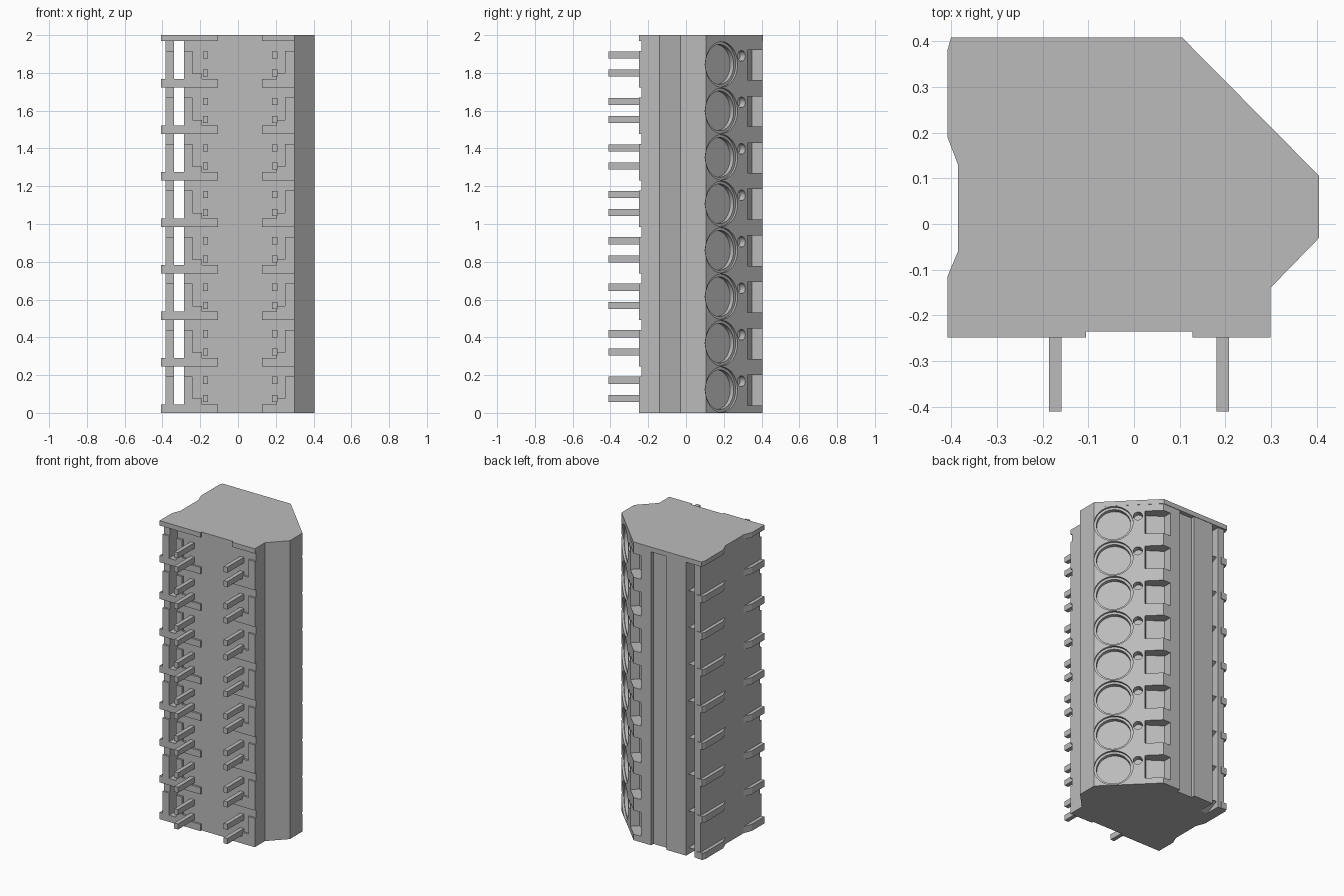
import bpy, bmesh, math
from mathutils import Matrix, Vector

if "Cube" in bpy.data.objects:
    bpy.data.objects.remove(bpy.data.objects["Cube"])

PITCH, POLES, CAP_Z = 0.246, 8, 1.968
LEVELS = [k * PITCH for k in range(POLES)]

grey = bpy.data.materials.new("plain grey")
grey.use_nodes = True
grey.diffuse_color = (0.5, 0.5, 0.5, 1)
grey.node_tree.nodes["Principled BSDF"].inputs["Base Color"].default_value = (0.5, 0.5, 0.5, 1)


def prism(bm, pts, lo, hi, axis="z"):
    """Extrude a closed outline along z (points x, y) or x (points y, z)."""
    place = (lambda p: (p[0], p[1], lo)) if axis == "z" else (lambda p: (lo, p[0], p[1]))
    step = Vector((0, 0, hi - lo)) if axis == "z" else Vector((hi - lo, 0, 0))
    face = bm.faces.new([bm.verts.new(place(p)) for p in pts])
    top = bmesh.ops.extrude_face_region(bm, geom=[face])["geom"]
    bmesh.ops.translate(bm, vec=step, verts=[v for v in top if isinstance(v, bmesh.types.BMVert)])


def box(bm, x0, x1, y0, y1, z0, z1):
    prism(bm, [(x0, y0), (x1, y0), (x1, y1), (x0, y1)], z0, z1)


def bore(bm, y, z, radius, depth):
    """Cylinder sunk at right angles into the sloping face x + y = 0.51."""
    out = Vector((1, 1, 0)).normalized()
    mid = Vector((0.51 - y, y, z)) + out * (0.1 - depth) / 2
    turn = out.to_track_quat("Z", "Y").to_matrix().to_4x4()
    bmesh.ops.create_cone(bm, cap_ends=True, segments=40, radius1=radius, radius2=radius,
                          depth=depth + 0.1, matrix=Matrix.Translation(mid) @ turn)


def finish(bm, name):
    bmesh.ops.recalc_face_normals(bm, faces=bm.faces)
    mesh = bpy.data.meshes.new(name)
    bm.to_mesh(mesh)
    bm.free()
    mesh.materials.append(grey)
    obj = bpy.data.objects.new(name, mesh)
    bpy.context.collection.objects.link(obj)
    return obj


# Main housing with a groove down the back
bm = bmesh.new()
prism(bm, [(-0.285, -0.235), (0.298, -0.235), (0.298, -0.14), (0.405, -0.03), (0.405, 0.105),
           (0.105, 0.405), (-0.025, 0.405), (-0.025, 0.38), (-0.14, 0.38), (-0.14, 0.405),
           (-0.285, 0.405)], 0, CAP_Z)
housing = finish(bm, "housing")

# Counterbores, test holes and wire openings, then the deeper screw wells
wide, deep = bmesh.new(), bmesh.new()
for z in LEVELS:
    bore(wide, 0.188, z + 0.123, 0.12, 0.014)
    bore(wide, 0.294, z + 0.168, 0.028, 0.04)
    prism(wide, [(0.145, 0.285), (0.26, 0.40), (0.2, 0.5), (0.05, 0.5), (0.05, 0.35)],
          z + 0.04, z + 0.2)
    bore(deep, 0.188, z + 0.123, 0.105, 0.04)
for bm, name in ((wide, "opening_cutter"), (deep, "well_cutter")):
    cutter = finish(bm, name)
    cutter.hide_render = True
    mod = housing.modifiers.new(name, "BOOLEAN")
    mod.operation, mod.solver, mod.object = "DIFFERENCE", "EXACT", cutter
    bpy.context.view_layer.objects.active = housing
    bpy.ops.object.modifier_apply(modifier=mod.name)
    bpy.data.objects.remove(cutter)

bpy.ops.object.select_all(action="DESELECT")
housing.select_set(True)
bpy.context.view_layer.objects.active = housing
bpy.ops.object.shade_smooth_by_angle(angle=math.radians(25))

# Thin side wall standing off the housing
bm = bmesh.new()
box(bm, -0.385, -0.338, -0.235, 0.395, 0, CAP_Z)
finish(bm, "side_wall")

# Ribs that tie the side wall to the housing at each pole
bm = bmesh.new()
for z in LEVELS:
    prism(bm, [(-0.408, -0.248), (-0.105, -0.248), (-0.105, -0.23), (-0.36, -0.23), (-0.36, 0.4),
               (-0.4, 0.4), (-0.408, 0.38), (-0.408, 0.19), (-0.385, 0.13),
               (-0.385, -0.06), (-0.408, -0.115)], z, z + 0.045)
    prism(bm, [(-0.235, z), (0.29, z), (0.38, z + 0.045), (-0.235, z + 0.045)],
          -0.35, -0.28, "x")
finish(bm, "side_ribs")

# Raised standoffs on the front
bm = bmesh.new()
for z in LEVELS:
    for x0, x1, height in ((0.128, 0.298, 0.045), (0.205, 0.298, 0.075), (0.25, 0.298, 0.193),
                           (-0.285, -0.19, 0.075), (-0.285, -0.24, 0.193),
                           (-0.385, -0.338, 0.193)):
        box(bm, x0, x1, -0.248, -0.225, z, z + height)
finish(bm, "front_standoffs")

# Contact pins, two pairs at each pole
bm = bmesh.new()
for z in LEVELS:
    for x in (-0.172, 0.194):
        for dz in (0.077, 0.173):
            box(bm, x - 0.014, x + 0.014, -0.41, -0.22, z + dz - 0.019, z + dz + 0.019)
finish(bm, "contact_pins")

# End plate closing the top
bm = bmesh.new()
prism(bm, [(-0.408, -0.248), (-0.105, -0.248), (-0.105, -0.235), (0.128, -0.235),
           (0.128, -0.248), (0.298, -0.248), (0.298, -0.14), (0.405, -0.03), (0.405, 0.105),
           (0.105, 0.408), (-0.4, 0.408), (-0.408, 0.38), (-0.408, 0.19), (-0.385, 0.13),
           (-0.385, -0.06), (-0.408, -0.115)], CAP_Z, 2.0)
finish(bm, "end_plate")
